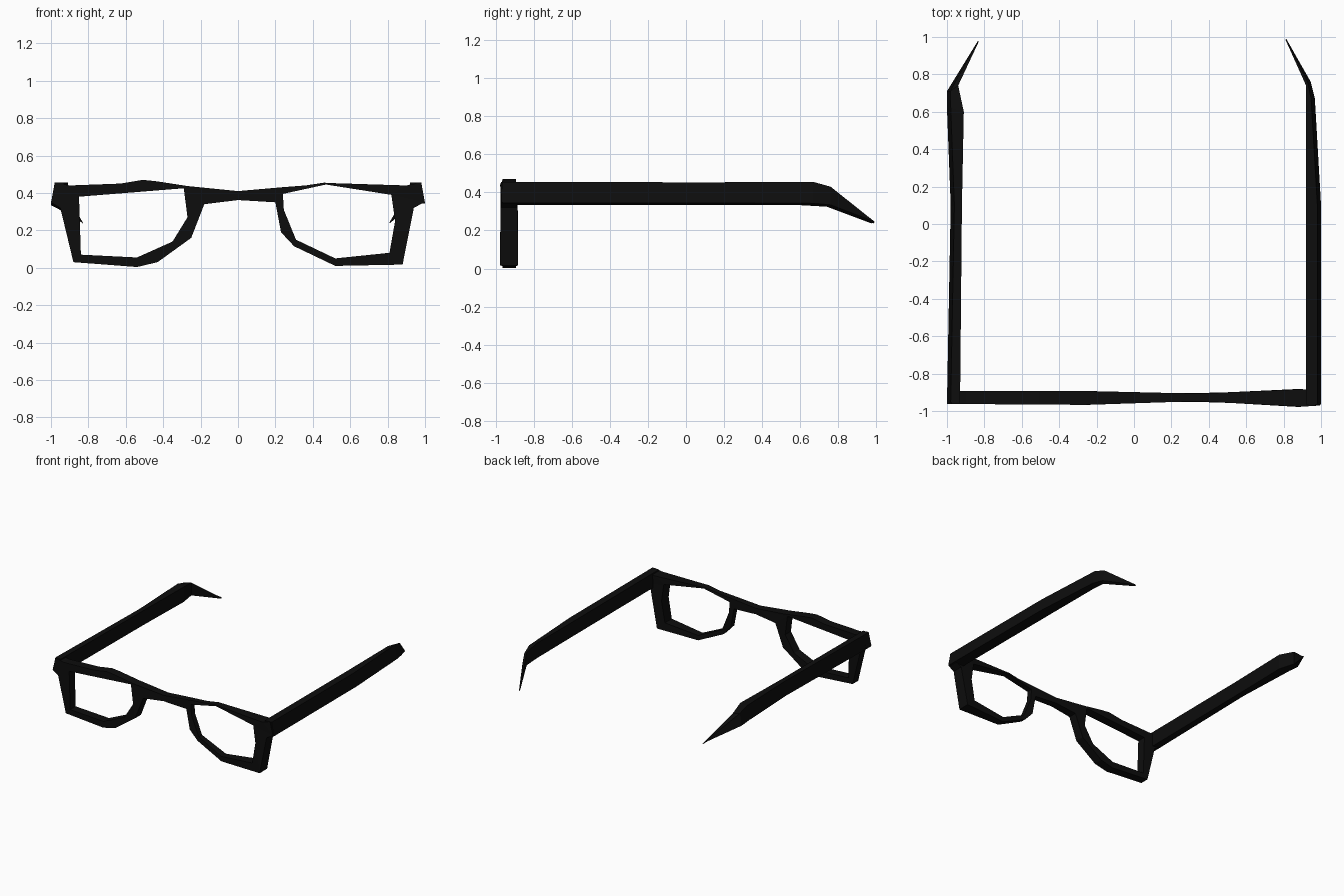
import bpy, bmesh

if "Cube" in bpy.data.objects:
    bpy.data.objects.remove(bpy.data.objects["Cube"])

black = bpy.data.materials.new("black plastic")
black.diffuse_color = (0.004, 0.004, 0.004, 1)
black.use_nodes = True
black.node_tree.nodes["Principled BSDF"].inputs["Base Color"].default_value = black.diffuse_color

# Front frame outline (x, z), right half then left half, and the two lens holes
outer = [(0, .41), (.23, .43), (.36, .44), (.46, .455), (.52, .452), (.9, .44), (.97, .455),
         (.995, .35), (.94, .32), (.88, .017), (.52, .01), (.30, .115), (.23, .19), (.20, .35),
         (0, .362), (-.18, .34), (-.25, .16), (-.43, .03), (-.54, .004), (-.88, .03),
         (-.95, .32), (-1, .35), (-.975, .455), (-.9, .44), (-.63, .45), (-.51, .47), (-.44, .463), (-.27, .437)]
hole_r = [(.24, .395), (.47, .445), (.82, .39), (.84, .25), (.81, .08), (.52, .05), (.31, .15), (.245, .31)]
hole_l = [(-.85, .38), (-.29, .425), (-.27, .27), (-.35, .14), (-.54, .055), (-.84, .07)]

# Front and back y of the frame along x
depth = [(-1, -.962, -.892), (-.25, -.967, -.893), (.35, -.947, -.907), (.88, -.978, -.882), (1, -.97, -.89)]


def frame_y(x, back):
    k = 2 if back else 1
    for a, b in zip(depth, depth[1:]):
        if x <= b[0]:
            t = (x - a[0]) / (b[0] - a[0])
            return a[k] + t * (b[k] - a[k])
    return depth[-1][k]


def finish(bm, name):
    bmesh.ops.remove_doubles(bm, verts=bm.verts, dist=.0005)
    bmesh.ops.recalc_face_normals(bm, faces=bm.faces)
    me = bpy.data.meshes.new(name)
    for f in bm.faces:
        f.smooth = False
        f.material_index = 0
    bm.to_mesh(me)
    bm.free()
    me.materials.clear()
    me.materials.append(black)
    ob = bpy.data.objects.new(name, me)
    bpy.context.collection.objects.link(ob)


# Front frame: filled outline with holes, given its varying thickness
cu = bpy.data.curves.new("frame_outline", 'CURVE')
cu.dimensions = '2D'
cu.fill_mode = 'BOTH'
cu.extrude = .04
for pts in (outer, hole_r, hole_l):
    sp = cu.splines.new('POLY')
    sp.points.add(len(pts) - 1)
    for p, (x, z) in zip(sp.points, pts):
        p.co = (x, z, 0, 1)
    sp.use_cyclic_u = True
tmp = bpy.data.objects.new("frame_outline", cu)
bpy.context.collection.objects.link(tmp)
dg = bpy.context.evaluated_depsgraph_get()
bm = bmesh.new()
bm.from_mesh(bpy.data.meshes.new_from_object(tmp.evaluated_get(dg)))
bpy.data.objects.remove(tmp)
for v in bm.verts:
    x, z, d = v.co
    v.co = (x, frame_y(x, d > 0), z)
finish(bm, "front_frame")


# Temples: stations (y outer, y inner, x outer, x inner, bottom z, top z)
def temple(name, s, stations):
    bm = bmesh.new()
    rings = []
    for yo, yi, xo, xi, zb, zt in stations:
        tilt = .02 * (zt - zb) / .12
        rings.append([bm.verts.new(p) for p in (
            (s * xo, yo, zb + .01), (s * (xo - tilt), yo, zt), (s * xi, yi, zt), (s * xi, yi, zb))])
    for a, b in zip(rings, rings[1:]):
        for i in range(4):
            j = (i + 1) % 4
            bm.faces.new((a[i], a[j], b[j], b[i]))
    bm.faces.new(rings[0])
    bm.faces.new(rings[-1])
    finish(bm, name)


temple("right_temple", 1, [
    (-.965, -.965, 1, .92, .335, .455), (.1, .1, 1, .92, .335, .453),
    (.67, .62, .967, .92, .333, .455), (.76, .74, .945, .92, .325, .43),
    (.99, .985, .814, .81, .237, .243)])
temple("left_temple", -1, [
    (-.955, -.955, 1, .93, .335, .455), (.1, .1, .98, .92, .335, .453),
    (.62, .6, 1, .91, .333, .455), (.71, .74, 1, .94, .325, .43),
    (.98, .975, .834, .83, .237, .243)])
